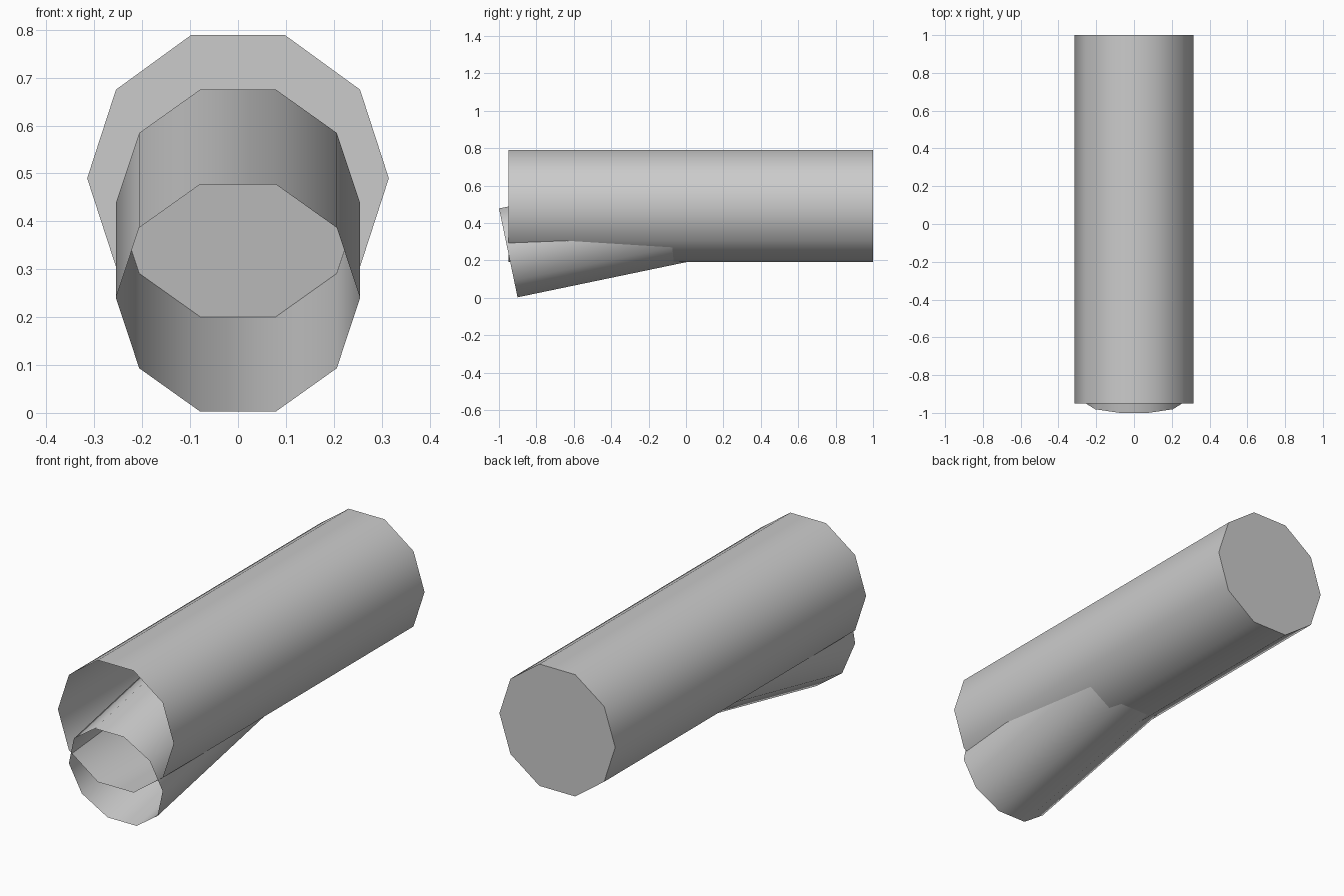
import bpy, bmesh, math
from mathutils import Vector

if "Cube" in bpy.data.objects:
    bpy.data.objects.remove(bpy.data.objects["Cube"])

grey = bpy.data.materials.new("plain grey")
grey.diffuse_color = (0.6, 0.6, 0.6, 1)
grey.use_nodes = True
grey.node_tree.nodes["Principled BSDF"].inputs["Base Color"].default_value = grey.diffuse_color


def open_tube(name, start, end, radius, sides=10):
    """Thin ten-sided tube, open at the start and capped at the end."""
    start, end = Vector(start), Vector(end)
    across = Vector((1, 0, 0))
    up = across.cross((end - start).normalized())
    bm = bmesh.new()
    rings = []
    for centre in (start, end):
        ring = []
        for i in range(sides):
            a = math.tau * i / sides
            ring.append(bm.verts.new(centre + radius * (across * math.cos(a) + up * math.sin(a))))
        rings.append(ring)
    for i in range(sides):
        j = (i + 1) % sides
        bm.faces.new((rings[0][i], rings[0][j], rings[1][j], rings[1][i]))
    bm.faces.new(rings[1])
    # point the normals outwards
    middle = (start + end) / 2
    bm.normal_update()
    for f in bm.faces:
        if f.normal.dot(f.calc_center_median() - middle) < 0:
            f.normal_flip()
    mesh = bpy.data.meshes.new(name)
    bm.to_mesh(mesh)
    bm.free()
    mesh.materials.append(grey)
    ob = bpy.data.objects.new(name, mesh)
    bpy.context.collection.objects.link(ob)
    # smooth round the wall, sharp at the cap
    bpy.ops.object.select_all(action='DESELECT')
    ob.select_set(True)
    bpy.context.view_layer.objects.active = ob
    bpy.ops.object.shade_smooth_by_angle(angle=math.radians(50))
    return ob


# main level pipe
open_tube("main_pipe", (0, -0.95, 0.49), (0, 1.0, 0.49), 0.315)
# narrower pipe branching down and forwards
open_tube("branch_pipe", (0, -0.95, 0.24), (0, 0.0, 0.438), 0.255)
